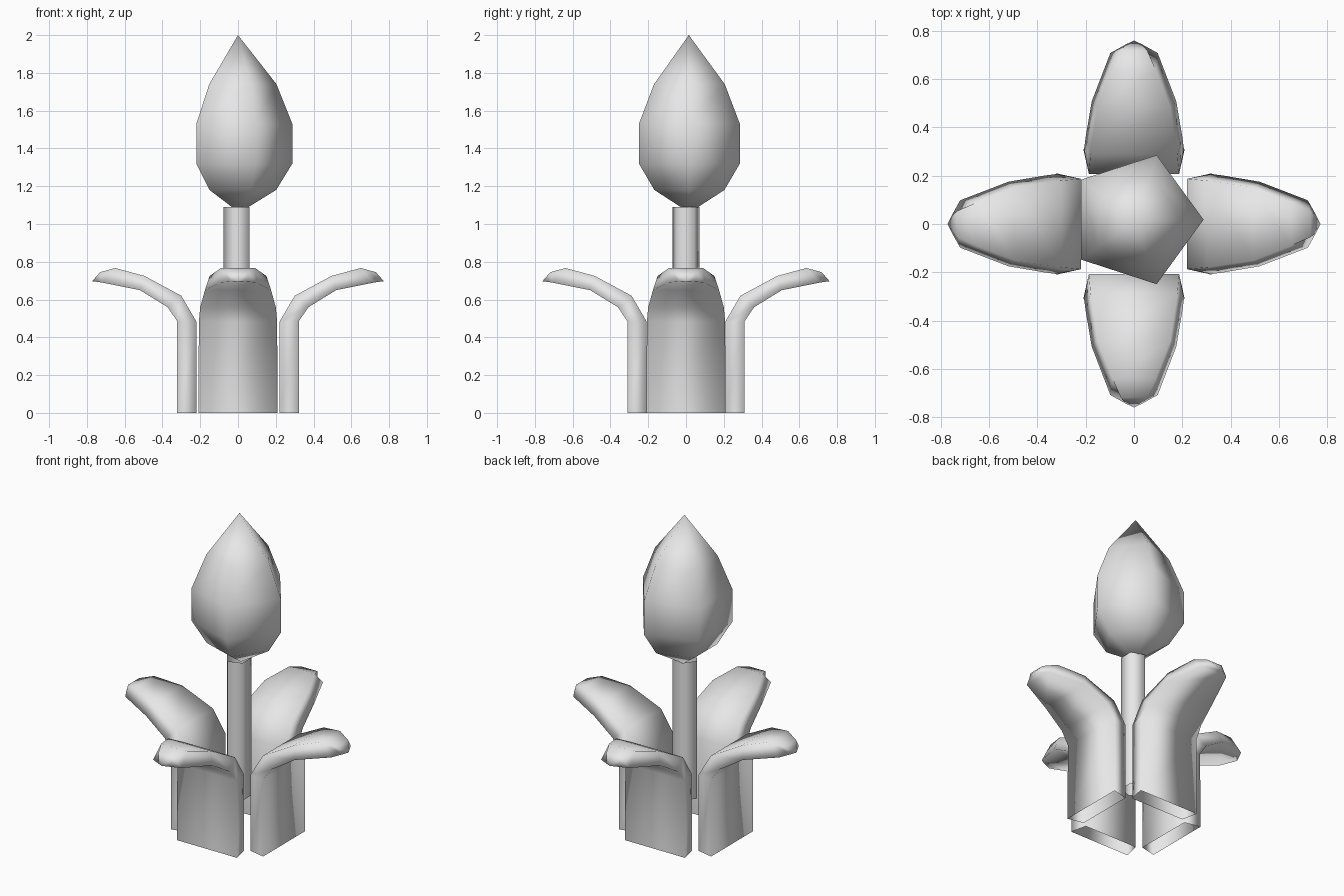
import bpy, bmesh, math
from mathutils import Matrix, Vector

cube = bpy.data.objects.get("Cube")
if cube:
    bpy.data.objects.remove(cube, do_unlink=True)

grey = bpy.data.materials.new("plain_grey")
grey.use_nodes = True
GREY = (0.8, 0.8, 0.8, 1.0)
grey.diffuse_color = GREY
grey.node_tree.nodes["Principled BSDF"].inputs["Base Color"].default_value = GREY


def add_object(name, bm):
    """Turn a bmesh into a smooth-shaded object."""
    bmesh.ops.recalc_face_normals(bm, faces=bm.faces[:])
    mesh = bpy.data.meshes.new(name)
    for face in bm.faces:
        face.smooth = True
    bm.to_mesh(mesh)
    bm.free()
    mesh.materials.append(grey)
    obj = bpy.data.objects.new(name, mesh)
    bpy.context.collection.objects.link(obj)
    return obj


def skin(bm, loops, start=None, end=None):
    """Join point loops with quads, with optional points closing the ends."""
    rings = [[bm.verts.new(p) for p in loop] for loop in loops]
    n = len(rings[0])
    for a, b in zip(rings, rings[1:]):
        for i in range(n):
            j = (i + 1) % n
            bm.faces.new((a[i], a[j], b[j], b[i]))
    for tip, ring in ((start, rings[0]), (end, rings[-1])):
        if tip is not None:
            v = bm.verts.new(tip)
            for i in range(n):
                bm.faces.new((ring[i], ring[(i + 1) % n], v))


def pentagon(radius, z, centre, turn):
    angles = [turn + math.tau * i / 5 for i in range(5)]
    return [Vector((centre[0] + radius * math.cos(a),
                    centre[1] + radius * math.sin(a), z)) for a in angles]


# Flower bud: five-sided, pointed at the top
BUD_CENTRE = (0.007, 0.018)
bm = bmesh.new()
bud_profile = [(0.195, 1.18), (0.281, 1.32), (0.281, 1.53), (0.197, 1.74)]
skin(bm, [pentagon(r, z, BUD_CENTRE, 0) for r, z in bud_profile],
     start=(*BUD_CENTRE, 1.06), end=(0, 0.015, 2.0))
add_object("flower_bud", bm)

# Stem: five-sided tube
bm = bmesh.new()
skin(bm, [pentagon(0.076, z, (0, 0), math.pi) for z in (0.22, 1.09)])
add_object("stem", bm)

# Leaf sections: outward distance, height, half width
under_side = [(0.322, 0, 0.21), (0.322, 0.485, 0.207), (0.373, 0.56, 0.2),
              (0.52, 0.65, 0.175), (0.72, 0.69, 0.098)]
upper_side = [(0.22, 0, 0.187), (0.22, 0.483, 0.187), (0.30, 0.62, 0.18),
              (0.495, 0.725, 0.15), (0.65, 0.767, 0.09)]
LEAF_TIP = Vector((0.772, 0, 0.697))


def build_leaf(name, angle, shift):
    bm = bmesh.new()
    loops = [[(u[0], -u[2], u[1]), (u[0], u[2], u[1]),
              (t[0], t[2], t[1]), (t[0], -t[2], t[1])]
             for u, t in zip(under_side, upper_side)]
    # Narrow end piece that rolls over towards the tip
    loops.append([(0.755, -0.035, 0.695), (0.755, 0.035, 0.695),
                  (0.73, 0.055, 0.745), (0.73, -0.055, 0.745)])
    skin(bm, loops, end=LEAF_TIP)
    bm.transform(Matrix.Rotation(angle, 4, "Z") @ Matrix.Translation((shift, 0, 0)))
    add_object(name, bm)


# Four leaves around the stem
for i, side in enumerate(("left", "back", "right", "front")):
    build_leaf(side + "_leaf", i * math.pi / 2, -0.012 * (i % 2))
